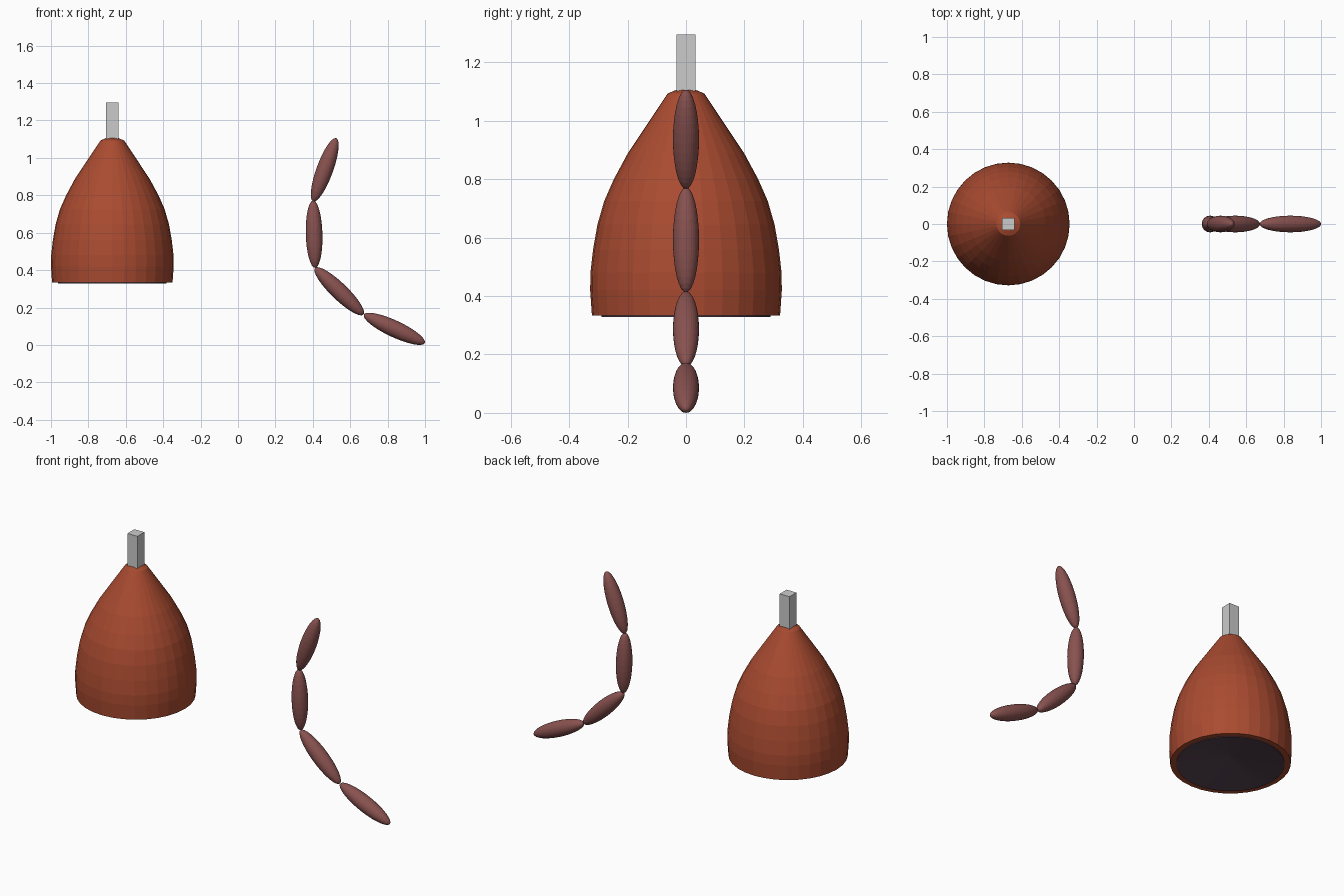
import bpy, bmesh, math

if "Cube" in bpy.data.objects:
    bpy.data.objects.remove(bpy.data.objects["Cube"])

BELL_X = -0.672


def material(name, rgb):
    m = bpy.data.materials.new(name)
    m.diffuse_color = (*rgb, 1)
    m.use_nodes = True
    m.node_tree.nodes["Principled BSDF"].inputs["Base Color"].default_value = m.diffuse_color
    return m


def finish(name, bm, mat=None):
    bmesh.ops.remove_doubles(bm, verts=bm.verts, dist=1e-5)
    bmesh.ops.recalc_face_normals(bm, faces=bm.faces)
    mesh = bpy.data.meshes.new(name)
    bm.to_mesh(mesh)
    bm.free()
    ob = bpy.data.objects.new(name, mesh)
    bpy.context.collection.objects.link(ob)
    if mat:
        mesh.materials.append(mat)
    return ob


def lathe(name, profile, mat, sides=32):
    bm = bmesh.new()
    vs = [bm.verts.new((r, 0, z)) for r, z in profile]
    edges = [bm.edges.new(p) for p in zip(vs, vs[1:])]
    bmesh.ops.spin(bm, geom=vs + edges, cent=(0, 0, 0), axis=(0, 0, 1),
                   angle=math.tau, steps=sides, use_merge=True)
    ob = finish(name, bm, mat)
    ob.location.x = BELL_X
    return ob


rust = material("rust", (0.40, 0.07, 0.03))
plum = material("plum", (0.09, 0.055, 0.08))
mauve = material("mauve", (0.25, 0.085, 0.08))

# Bell-shaped shell with a thick lower rim
lathe("bell_shell", [
    (0, 1.105), (0.035, 1.105), (0.063, 1.093), (0.125, 1.0), (0.200, 0.887),
    (0.247, 0.80), (0.280, 0.725), (0.303, 0.645), (0.318, 0.56),
    (0.327, 0.48), (0.328, 0.42), (0.322, 0.333), (0.288, 0.333)], rust)

# Shallow dished underside
lathe("bell_underside", [(0.29, 0.335), (0.29, 0.329), (0, 0.375)], plum)

# Square post on the bell
bm = bmesh.new()
bmesh.ops.create_cube(bm, size=1)
post = finish("top_post", bm)
post.scale = (0.065, 0.065, 0.195)
post.location = (BELL_X, 0, 1.1975)

# Curved chain of four slender ellipsoids: x, z, tilt in degrees
links = [(0.4636, 0.936, 20), (0.407, 0.592, -1.6),
         (0.541, 0.287, -46), (0.836, 0.0861, -65)]
for i, (x, z, tilt) in enumerate(links, 1):
    bm = bmesh.new()
    bmesh.ops.create_uvsphere(bm, u_segments=32, v_segments=16, radius=1)
    link = finish(f"chain_link_{i}", bm, mauve)
    link.scale = (0.0445, 0.0445, 0.18)
    link.location = (x, 0, z)
    link.rotation_euler.y = math.radians(tilt)
